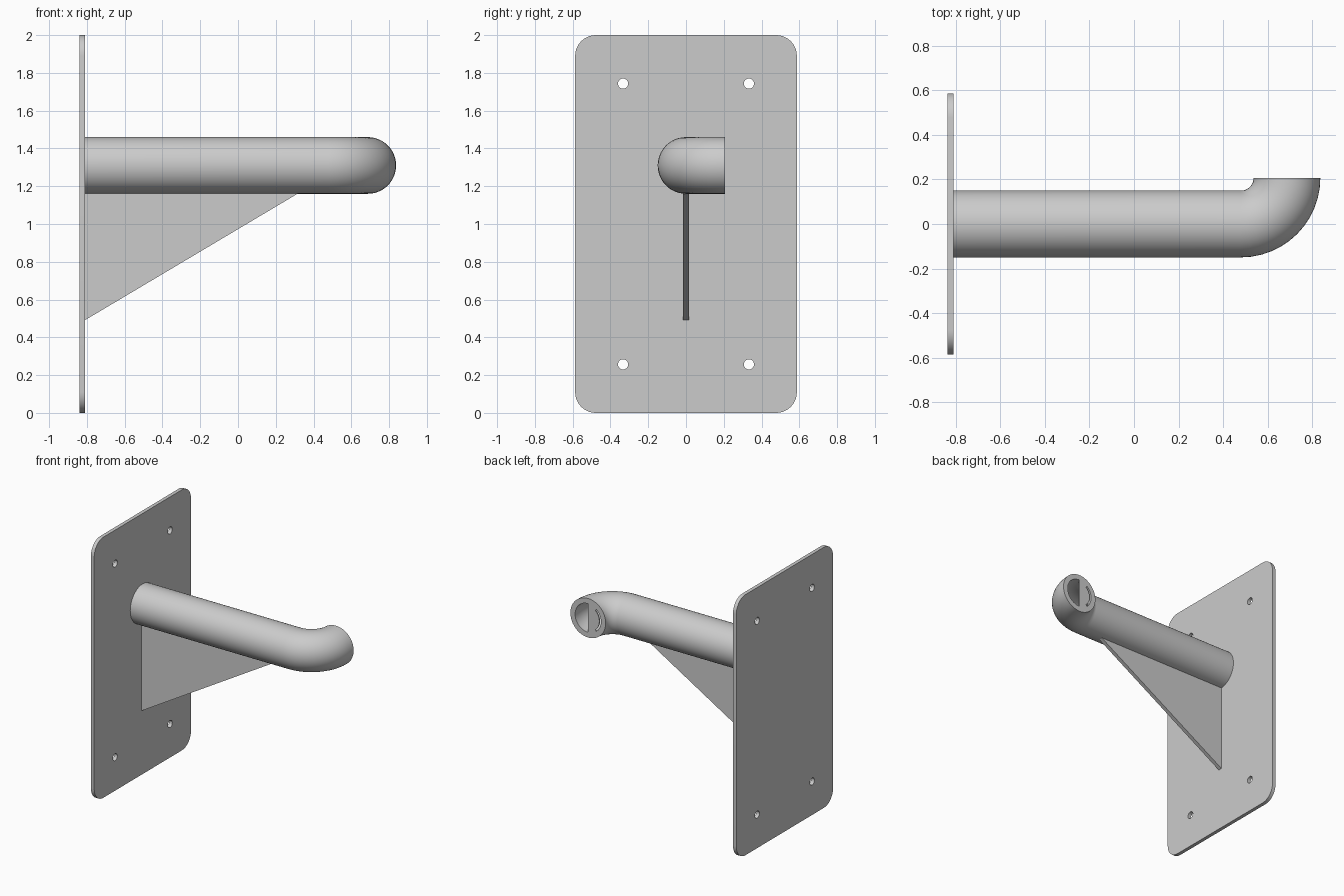
import bpy, bmesh
from math import sin, cos, pi, radians
from mathutils import Vector

if "Cube" in bpy.data.objects:
    bpy.data.objects.remove(bpy.data.objects["Cube"], do_unlink=True)

steel = bpy.data.materials.new("grey_steel")
steel.use_nodes = True
GREY = (0.6, 0.6, 0.6, 1)
steel.diffuse_color = GREY
steel.node_tree.nodes["Principled BSDF"].inputs["Base Color"].default_value = GREY


def finish(name, bm, smooth=False):
    """Turn a bmesh into a named, coloured object."""
    bmesh.ops.remove_doubles(bm, verts=bm.verts, dist=0.0001)
    bmesh.ops.recalc_face_normals(bm, faces=bm.faces)
    mesh = bpy.data.meshes.new(name)
    bm.to_mesh(mesh)
    bm.free()
    mesh.materials.append(steel)
    obj = bpy.data.objects.new(name, mesh)
    bpy.context.collection.objects.link(obj)
    if smooth:
        bpy.ops.object.select_all(action="DESELECT")
        obj.select_set(True)
        bpy.context.view_layer.objects.active = obj
        bpy.ops.object.shade_smooth_by_angle(angle=radians(35))
    return obj


def arc(cx, cy, r, start, end, n):
    angles = [radians(start + (end - start) * i / n) for i in range(n + 1)]
    return [(cx + r * cos(a), cy + r * sin(a)) for a in angles]


def prism(name, points, thickness):
    """Extrude an x-z outline along y, centred on y = 0."""
    bm = bmesh.new()
    face = bm.faces.new([bm.verts.new((x, -thickness / 2, z)) for x, z in points])
    ext = bmesh.ops.extrude_face_region(bm, geom=[face])["geom"]
    moved = [g for g in ext if isinstance(g, bmesh.types.BMVert)]
    bmesh.ops.translate(bm, verts=moved, vec=(0, thickness, 0))
    return finish(name, bm)


# Wall plate: rounded rectangle with four bolt holes
HALF_W, CORNER, THICK = 0.587, 0.11, 0.028
outline = []
for cx, cy, start in ((1, 1, 0), (-1, 1, 90), (-1, -1, 180), (1, -1, 270)):
    outline += arc(cx * (HALF_W - CORNER), 1 + cy * (1 - CORNER), CORNER,
                   start, start + 90, 10)
loops = [outline]
for y in (-0.333, 0.333):
    for z in (0.257, 1.743):
        loops.append(arc(y, z, 0.027, 0, 345, 23))

curve = bpy.data.curves.new("plate_outline", "CURVE")
curve.dimensions = "2D"
curve.fill_mode = "BOTH"
curve.extrude = THICK / 2
for points in loops:
    spline = curve.splines.new("POLY")
    spline.points.add(len(points) - 1)
    for p, (u, v) in zip(spline.points, points):
        p.co = (u, v, 0, 1)
    spline.use_cyclic_u = True
helper = bpy.data.objects.new("plate_outline", curve)
bpy.context.collection.objects.link(helper)
bpy.context.view_layer.update()
flat = helper.evaluated_get(bpy.context.evaluated_depsgraph_get()).to_mesh()
bm = bmesh.new()
bm.from_mesh(flat)
bpy.data.objects.remove(helper, do_unlink=True)
for v in bm.verts:
    u, w, d = v.co
    v.co = (-0.838 + THICK / 2 + d, u, w)
finish("wall_plate", bm)

# Bent pipe: hollow sweep along a straight run and a quarter bend
AXIS_Z, OUTER, BORE = 1.31, 0.15, 0.11
BEND_X, BEND_R, SIDES = 0.48, 0.207, 48
stations = [(Vector((-0.82, 0, AXIS_Z)), Vector((0, 1, 0)))]
for i in range(13):
    a = i / 12 * pi / 2
    inward = Vector((-sin(a), cos(a), 0))
    stations.append((Vector((BEND_X, BEND_R, AXIS_Z)) - inward * BEND_R, inward))

bm = bmesh.new()
rings = []
for radius, path in ((OUTER, stations), (BORE, stations[::-1])):
    for centre, side in path:
        ring = []
        for k in range(SIDES):
            t = 2 * pi * k / SIDES
            ring.append(bm.verts.new(
                centre + radius * (side * cos(t) + Vector((0, 0, sin(t))))))
        rings.append(ring)
for a, b in zip(rings, rings[1:]):
    for k in range(SIDES):
        n = (k + 1) % SIDES
        bm.faces.new((a[k], a[n], b[n], b[k]))
finish("bent_pipe", bm, smooth=True)

# Half cover in the pipe mouth, leaving a thin curved slot
points = []
for lo, hi, r in ((90, 130, BORE), (130, 230, BORE - 0.014), (230, 270, BORE)):
    points += arc(BEND_X + BEND_R, AXIS_Z, r, lo, hi, 12)
cover = prism("mouth_half_cover", points, 0.008)
cover.location.y = BEND_R - 0.004

# Triangular gusset under the pipe
prism("gusset", [(-0.82, 0.485), (0.315, 1.16), (0.315, 1.175), (-0.82, 1.175)], 0.03)
